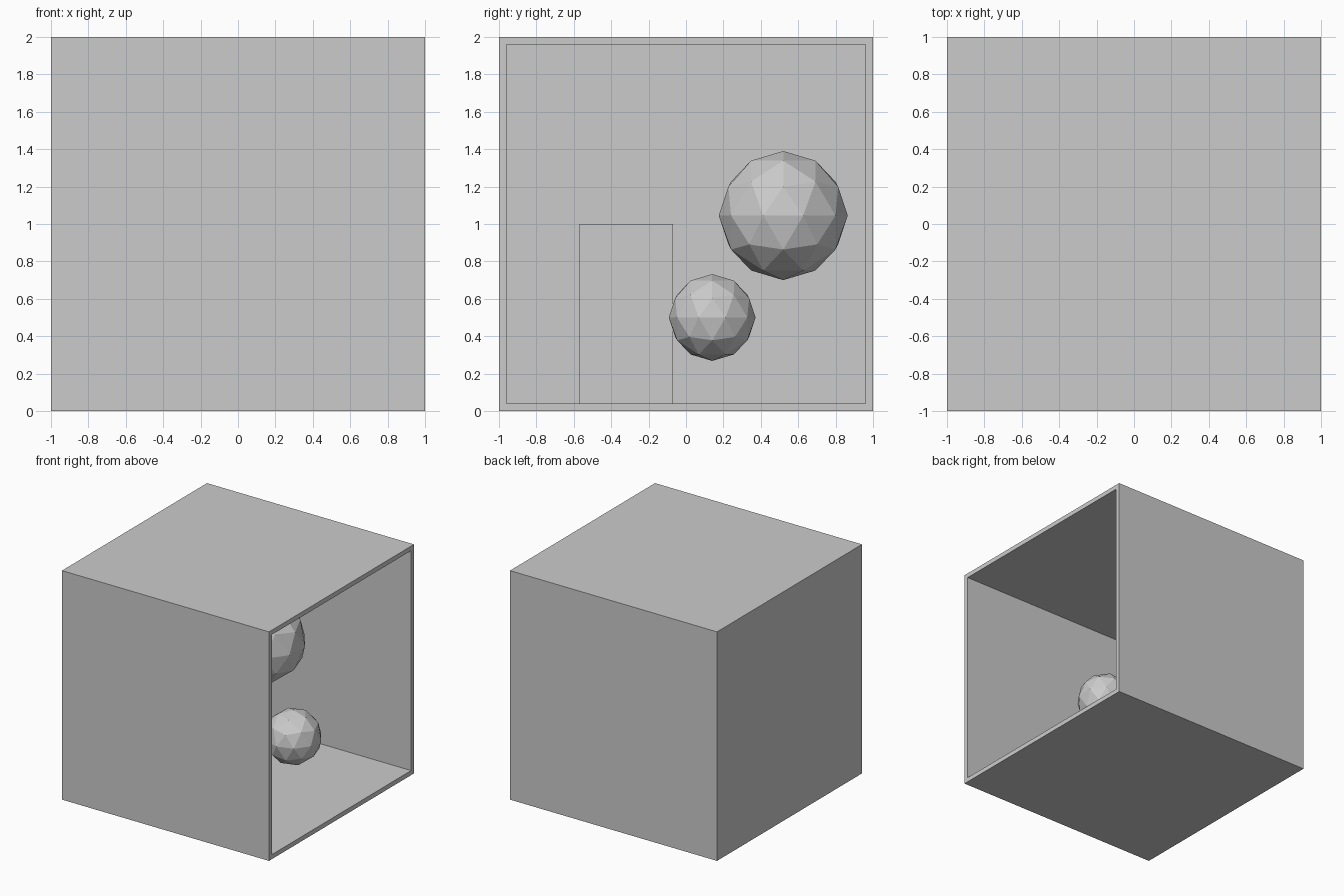
import bpy

if "Cube" in bpy.data.objects:
    bpy.data.objects.remove(bpy.data.objects["Cube"])


def box(name, lo, hi):
    """Axis-aligned box between two corners."""
    bpy.ops.mesh.primitive_cube_add(size=1, location=[(a + b) / 2 for a, b in zip(lo, hi)])
    ob = bpy.context.object
    ob.name = name
    ob.scale = [b - a for a, b in zip(lo, hi)]
    bpy.ops.object.transform_apply(location=False, rotation=False, scale=True)
    return ob


def ball(name, centre, radius):
    """Flat-shaded low-poly sphere."""
    bpy.ops.mesh.primitive_ico_sphere_add(subdivisions=2, radius=radius, location=centre)
    bpy.context.object.name = name


T = 0.04  # wall thickness

# Room shell: a cube hollowed out through its open +x side
room = box("room_shell", (-1, -1, 0), (1, 1, 2))
cutter = box("room_cutter", (-1 + T, -1 + T, T), (1.5, 1 - T, 2 - T))
cutter.hide_render = True
cut = room.modifiers.new("hollow", 'BOOLEAN')
cut.operation = 'DIFFERENCE'
cut.solver = 'EXACT'
cut.object = cutter
bpy.context.view_layer.objects.active = room
bpy.ops.object.modifier_apply(modifier=cut.name)
bpy.data.objects.remove(cutter)

# Tall block standing on the floor
box("tall_block", (-0.60, -0.57, T), (-0.10, -0.07, 1.0))

# Two floating faceted balls
ball("large_ball", (-0.12, 0.52, 1.045), 0.345)
ball("small_ball", (0.435, 0.14, 0.50), 0.232)
